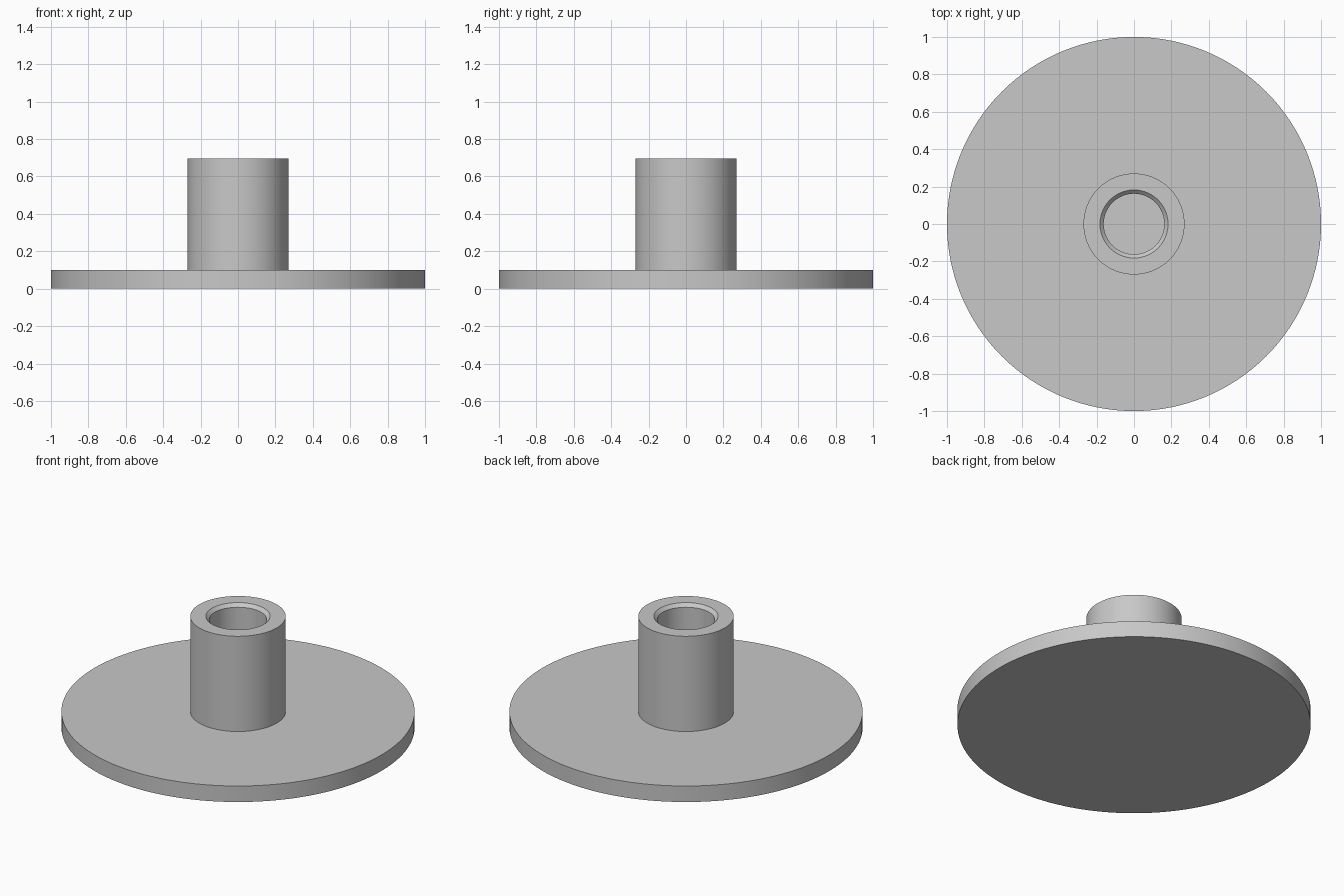
import bpy
import bmesh
import math

cube = bpy.data.objects.get("Cube")
if cube:
    bpy.data.objects.remove(cube, do_unlink=True)

SEGMENTS = 128
PLATE_TOP = 0.1
HUB_TOP = 0.695
CHAMFER = 0.02

# Single plain grey
grey = bpy.data.materials.new("light_grey")
grey.use_nodes = True
colour = (0.58, 0.58, 0.58, 1)
grey.diffuse_color = colour
grey.node_tree.nodes["Principled BSDF"].inputs["Base Color"].default_value = colour


def lathe(name, profile):
    """Spin a (radius, z) profile around the z axis."""
    bm = bmesh.new()
    verts = [bm.verts.new((r, 0, z)) for r, z in profile]
    edges = [bm.edges.new(pair) for pair in zip(verts, verts[1:])]
    bmesh.ops.spin(bm, geom=verts + edges, cent=(0, 0, 0), axis=(0, 0, 1),
                   angle=math.tau, steps=SEGMENTS, use_merge=False)
    bmesh.ops.remove_doubles(bm, verts=bm.verts, dist=1e-5)
    bmesh.ops.recalc_face_normals(bm, faces=bm.faces)
    mesh = bpy.data.meshes.new(name)
    bm.to_mesh(mesh)
    bm.free()
    mesh.materials.append(grey)
    obj = bpy.data.objects.new(name, mesh)
    bpy.context.collection.objects.link(obj)
    bpy.ops.object.select_all(action="DESELECT")
    obj.select_set(True)
    bpy.context.view_layer.objects.active = obj
    bpy.ops.object.shade_smooth_by_angle(angle=math.radians(30))
    return obj


# Round base plate
lathe("base_plate", [(0, 0), (1, 0), (1, PLATE_TOP), (0, PLATE_TOP)])

# Tubular hub with a chamfered bore, its floor being the plate
outer, bore = 0.27, 0.162
lathe("hub", [
    (bore, PLATE_TOP), (outer, PLATE_TOP), (outer, HUB_TOP),
    (bore + CHAMFER, HUB_TOP), (bore, HUB_TOP - CHAMFER), (bore, PLATE_TOP),
])
